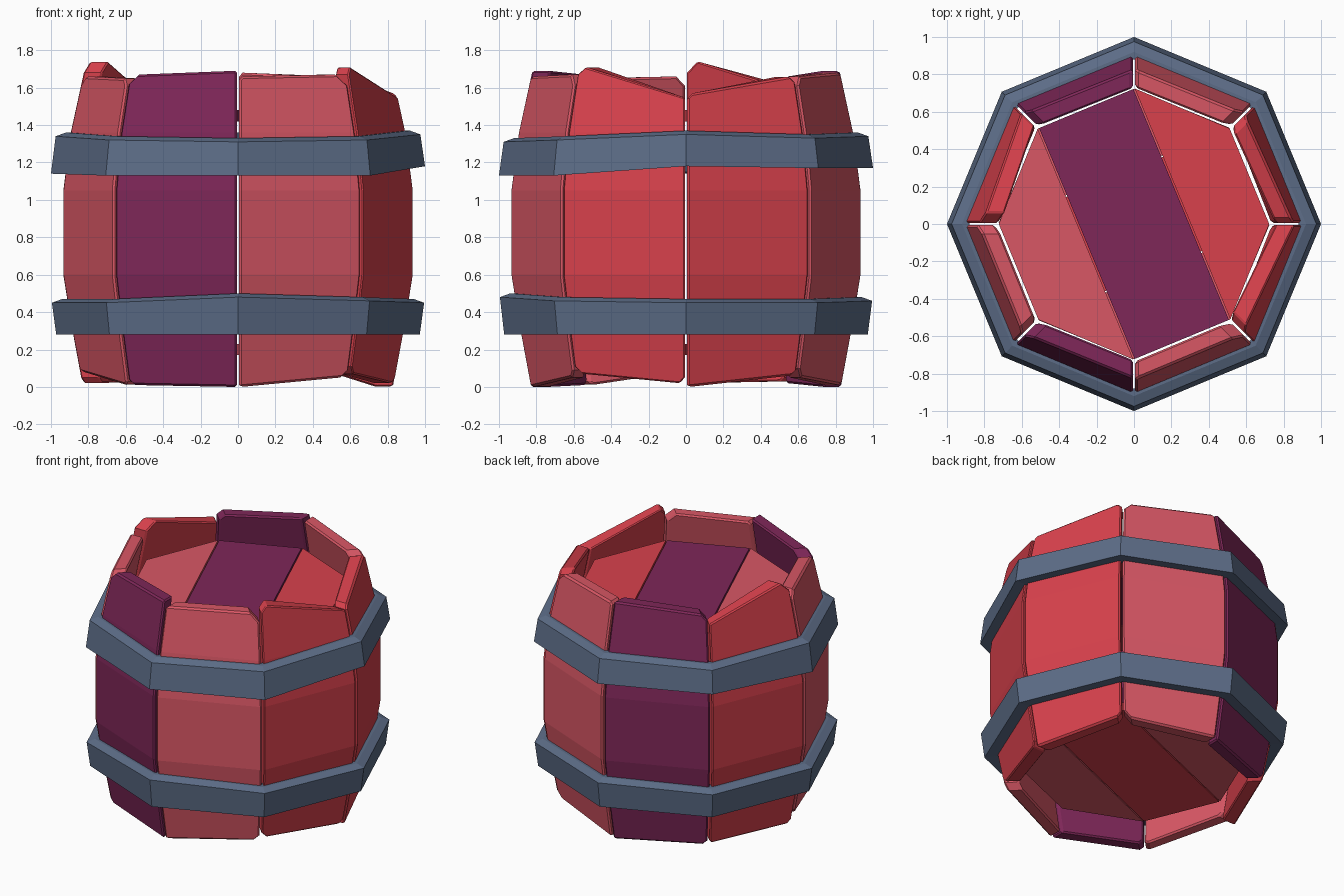
import bpy, bmesh, math
from mathutils import Vector

if "Cube" in bpy.data.objects:
    bpy.data.objects.remove(bpy.data.objects["Cube"])


def material(name, rgb):
    m = bpy.data.materials.new(name)
    m.diffuse_color = (*rgb, 1)
    m.use_nodes = True
    m.node_tree.nodes["Principled BSDF"].inputs["Base Color"].default_value = m.diffuse_color
    return m


RED = material("red wood", (0.69, 0.053, 0.073))
PALE = material("pale red wood", (0.69, 0.095, 0.130))
PURPLE = material("purple wood", (0.21, 0.020, 0.098))
STEEL = material("blue grey metal", (0.109, 0.153, 0.245))


def polar(deg, r, z=0.0):
    a = math.radians(deg)
    return Vector((r * math.cos(a), r * math.sin(a), z))


def mesh_object(name, verts, faces, mat):
    me = bpy.data.meshes.new(name)
    me.from_pydata(verts, [], faces)
    bm = bmesh.new()
    bm.from_mesh(me)
    bmesh.ops.recalc_face_normals(bm, faces=bm.faces)
    bm.to_mesh(me)
    bm.free()
    me.materials.append(mat)
    ob = bpy.data.objects.new(name, me)
    bpy.context.collection.objects.link(ob)
    return ob


def loft(rings, closed):
    """Quads between equal rings, either capped or joined end to end."""
    n, m = len(rings[0]), len(rings)
    faces = [[i * n + j, i * n + (j + 1) % n,
              (i + 1) % m * n + (j + 1) % n, (i + 1) % m * n + j]
             for i in range(m if closed else m - 1) for j in range(n)]
    if not closed:
        faces += [list(range(n)), list(range((m - 1) * n, m * n))]
    return [v for r in rings for v in r], faces


# Barrel bulge: height, radius at the octagon corners
BULGE = [(0, 0.835), (0.35, 0.90), (0.6, 0.94), (1.05, 0.94), (1.36, 0.90), (1.75, 0.815)]


def bulge(z):
    for (z0, r0), (z1, r1) in zip(BULGE, BULGE[1:]):
        if z <= z1:
            return r0 + (r1 - r0) * (z - z0) / (z1 - z0)
    return BULGE[-1][1]


# Staves: colour, bottom heights, top heights, bottom and top corner cuts
STAVES = [
    (RED, (0.00, 0.06), (1.57, 1.66), (0.01, 0.03), (0.03, 0.03)),
    (PALE, (0.05, 0.01), (1.66, 1.68), (0.05, 0.01), (0.05, 0.02)),
    (PURPLE, (0.00, 0.02), (1.69, 1.66), (0.01, 0.03), (0.01, 0.04)),
    (RED, (0.03, 0.02), (1.60, 1.74), (0.02, 0.03), (0.01, 0.06)),
    (PALE, (0.08, 0.01), (1.66, 1.65), (0.03, 0.02), (0.05, 0.04)),
    (PURPLE, (0.01, 0.00), (1.67, 1.69), (0.03, 0.01), (0.05, 0.01)),
    (PALE, (0.00, 0.05), (1.66, 1.67), (0.01, 0.04), (0.02, 0.06)),
    (RED, (0.07, 0.02), (1.71, 1.55), (0.04, 0.03), (0.04, 0.01)),
]
for k, (mat, bot, top, bcut, tcut) in enumerate(STAVES):
    ang = (45 * k, 45 * k + 45)
    chord = (polar(ang[1], 1) - polar(ang[0], 1)).normalized()

    def corner(s, row, thick):
        z, cut = [(bot[s], bcut[s]), (bot[s] + bcut[s], 0), (0.35, 0), (0.6, 0), (1.05, 0),
                  (1.36, 0), (top[s] - tcut[s], 0), (top[s], tcut[s])][row]
        return polar(ang[s], bulge(z) - thick, z) + chord * (1, -1)[s] * (0.007 + cut)

    rings = [[corner(0, r, 0), corner(1, r, 0), corner(1, r, 0.1), corner(0, r, 0.1)]
             for r in range(8)]
    ob = mesh_object(f"stave_{k + 1}", *loft(rings, False), mat)
    bev = ob.modifiers.new("edge chamfer", 'BEVEL')
    bev.width, bev.segments = 0.012, 1
    bev.limit_method, bev.angle_limit = 'ANGLE', math.radians(50)


# Metal hoops: uneven heights at each octagon corner
def hoop(name, lows, highs, r_low, r_high):
    rings = []
    for k in range(8):
        lo, hi = lows[k], highs[k]
        rings.append([polar(45 * k, 0.88, lo + 0.01), polar(45 * k, r_low, lo),
                      polar(45 * k, r_high, hi - 0.02), polar(45 * k, r_high - 0.055, hi),
                      polar(45 * k, 0.88, hi)])
    mesh_object(name, *loft(rings, True), STEEL)


hoop("upper_hoop", [1.18, 1.17, 1.17, 1.17, 1.14, 1.13, 1.13, 1.13],
     [1.37, 1.35, 1.36, 1.35, 1.36, 1.34, 1.33, 1.34], 1.0, 0.975)
hoop("lower_hoop", [0.28] * 8, [0.47, 0.47, 0.48, 0.47, 0.47, 0.47, 0.50, 0.48], 0.972, 0.995)


# Lid planks: an octagon split along two parallel chords
def lid(name, z, start, colours):
    groups = [(0, 1, 2, 3), (3, 4, 7, 0), (4, 5, 6, 7)]
    across = polar(start + 67.5, 1)
    for i, (group, mat) in enumerate(zip(groups, colours)):
        side = 1 - i
        pts = []
        for g in group:
            p = polar(start + 45 * g, 0.723)
            # small gap where neighbouring planks meet
            if g in (0, 3, 4, 7):
                if side:
                    if (side == 1 and g in (0, 3)) or (side == -1 and g in (4, 7)):
                        p += across * side * 0.004
                else:
                    p -= across * (0.004 if g in (0, 3) else -0.004)
            pts.append(p)
        rings = [[p + Vector((0, 0, h)) for p in pts] for h in (z - 0.03, z + 0.03)]
        mesh_object(f"{name}_plank_{i + 1}", *loft(rings, False), mat)


lid("top_lid", 1.45, -45, (RED, PURPLE, PALE))
lid("bottom_lid", 0.20, 45, (PALE, RED, PALE))
